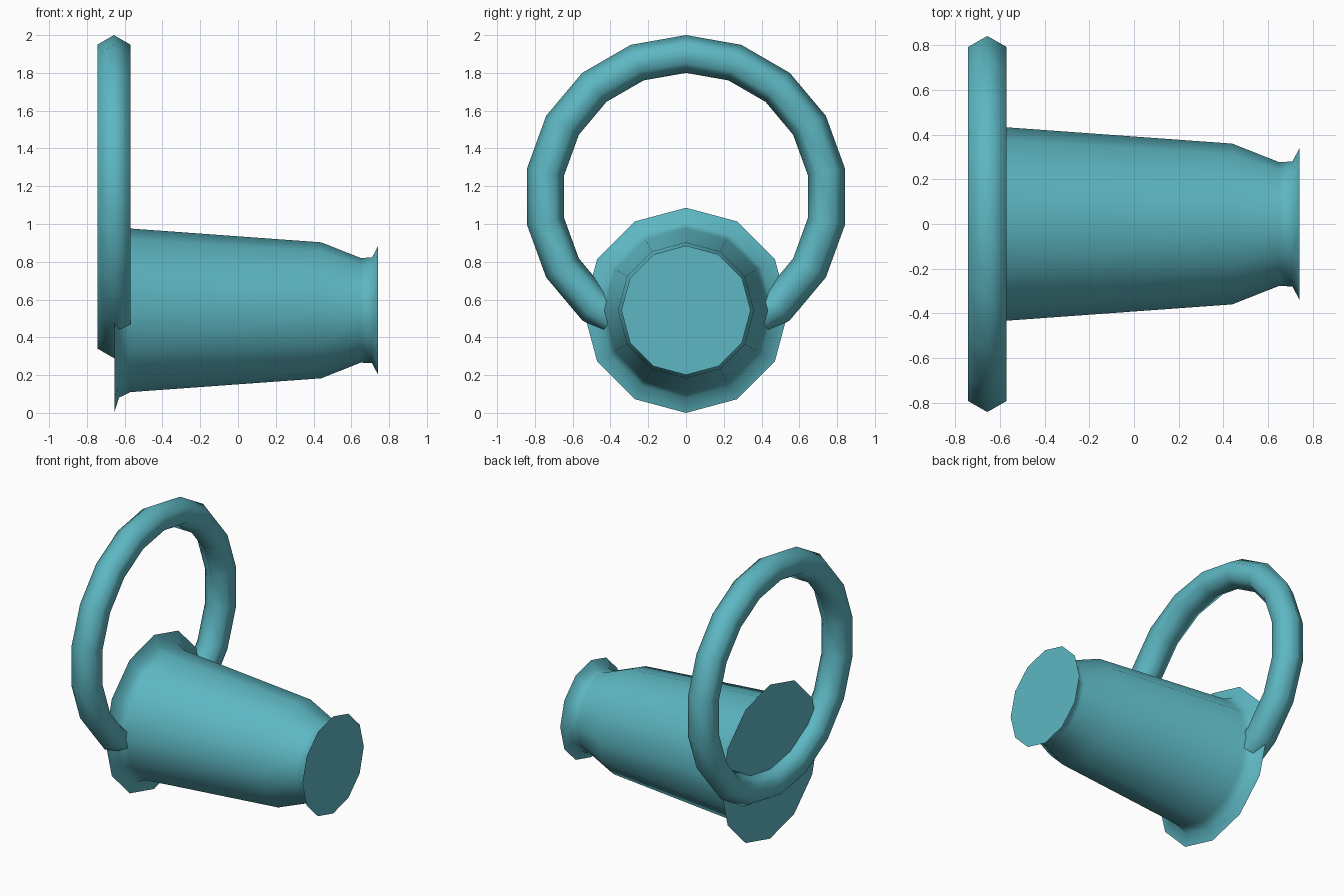
import bpy, bmesh, math

if "Cube" in bpy.data.objects:
    bpy.data.objects.remove(bpy.data.objects["Cube"])

teal = bpy.data.materials.new("teal")
teal.diffuse_color = (0.11, 0.475, 0.545, 1)
teal.use_nodes = True
teal.node_tree.nodes["Principled BSDF"].inputs["Base Color"].default_value = teal.diffuse_color


def finish(obj):
    """Colour the part and smooth everything but the hard rims."""
    obj.data.materials.append(teal)
    bpy.ops.object.select_all(action='DESELECT')
    obj.select_set(True)
    bpy.context.view_layer.objects.active = obj
    bpy.ops.object.shade_smooth_by_angle(angle=math.radians(75))


def lathe_x(name, profile, z, sides):
    """Closed solid turned around a horizontal axis; profile is (x, radius)."""
    bm = bmesh.new()
    rings = []
    for x, r in profile:
        rings.append([bm.verts.new((x, r * math.sin(2 * math.pi * i / sides),
                                    z + r * math.cos(2 * math.pi * i / sides)))
                      for i in range(sides)])
    for a, b in zip(rings, rings[1:]):
        for i in range(sides):
            j = (i + 1) % sides
            bm.faces.new((a[i], a[j], b[j], b[i]))
    bm.faces.new(rings[0])
    bm.faces.new(rings[-1])
    bmesh.ops.recalc_face_normals(bm, faces=bm.faces)
    mesh = bpy.data.meshes.new(name)
    bm.to_mesh(mesh)
    bm.free()
    obj = bpy.data.objects.new(name, mesh)
    bpy.context.collection.objects.link(obj)
    finish(obj)


# Tapered body with a flared flange at each end
lathe_x("tapered_body", [(-0.655, 0.543), (-0.63, 0.462), (-0.57, 0.433),
                         (0.44, 0.36), (0.65, 0.277), (0.71, 0.28),
                         (0.742, 0.342)], 0.543, 12)

# Hexagonal-section ring standing upright through the wide end
bpy.ops.mesh.primitive_torus_add(major_segments=18, minor_segments=6,
                                 major_radius=0.755, minor_radius=0.1,
                                 location=(-0.657, 0, 1.145),
                                 rotation=(0, math.pi / 2, 0))
ring = bpy.context.object
ring.name = "ring_handle"
finish(ring)
